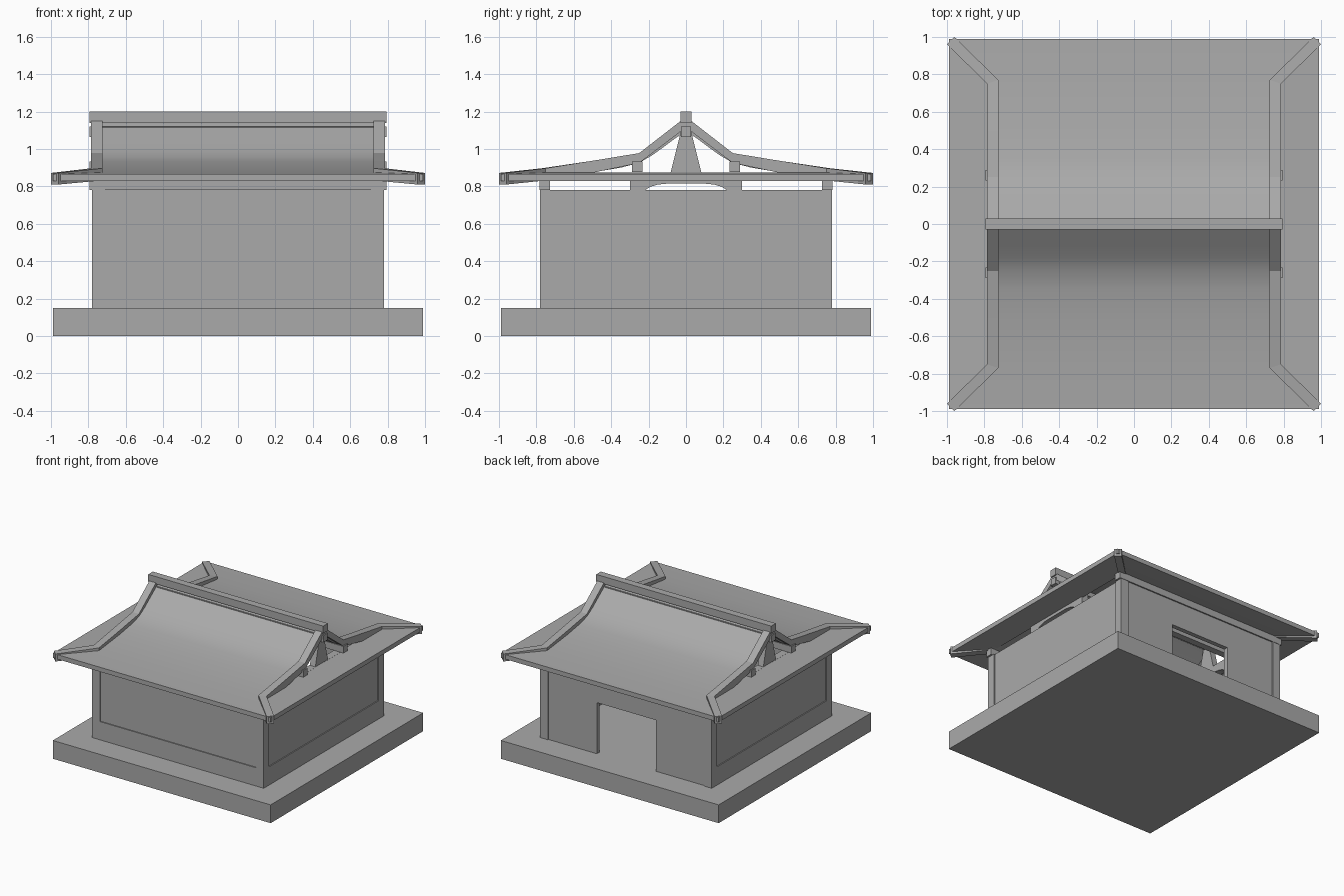
import bpy, bmesh
from mathutils import Vector
from math import radians

if "Cube" in bpy.data.objects:
    bpy.data.objects.remove(bpy.data.objects["Cube"], do_unlink=True)

grey = bpy.data.materials.new("stone_grey")
grey.use_nodes = True
grey.diffuse_color = (0.4, 0.4, 0.4, 1)
grey.node_tree.nodes["Principled BSDF"].inputs["Base Color"].default_value = (0.4, 0.4, 0.4, 1)


def finish(name, bm):
    bmesh.ops.recalc_face_normals(bm, faces=bm.faces)
    mesh = bpy.data.meshes.new(name)
    bm.to_mesh(mesh)
    bm.free()
    mesh.materials.append(grey)
    obj = bpy.data.objects.new(name, mesh)
    bpy.context.collection.objects.link(obj)
    return obj


def box(name, x0, x1, y0, y1, z0, z1):
    bm = bmesh.new()
    bmesh.ops.create_cube(bm, size=1)
    lo, hi = Vector((x0, y0, z0)), Vector((x1, y1, z1))
    for v in bm.verts:
        v.co = [lo[i] + (v.co[i] + 0.5) * (hi[i] - lo[i]) for i in range(3)]
    return finish(name, bm)


def plate(name, outline, x, thick):
    """Extrude a (y, z) outline along x, centred on x."""
    bm = bmesh.new()
    face = bm.faces.new([bm.verts.new((x - thick / 2, y, z)) for y, z in outline])
    new = bmesh.ops.extrude_face_region(bm, geom=[face])["geom"]
    bmesh.ops.translate(bm, vec=(thick, 0, 0), verts=[g for g in new if isinstance(g, bmesh.types.BMVert)])
    return finish(name, bm)


def bar(name, stations, sx, sy):
    """Loft a bar through stations: inner xy, outer xy, bottom z, top z."""
    bm = bmesh.new()
    rings = []
    for (ax, ay), (bx, by), z0, z1 in stations:
        corners = ((ax, ay, z0), (bx, by, z0), (bx, by, z1), (ax, ay, z1))
        rings.append([bm.verts.new((x * sx, y * sy, z)) for x, y, z in corners])
    for a, b in zip(rings, rings[1:]):
        for i in range(4):
            j = (i + 1) % 4
            bm.faces.new((a[i], a[j], b[j], b[i]))
    bm.faces.new(rings[0])
    bm.faces.new(rings[-1])
    return finish(name, bm)


# Plinth
EDGE, WALL, POST, SKIN = 0.99, 0.78, 0.71, 0.772
box("plinth", -EDGE, EDGE, -EDGE, EDGE, 0, 0.15)

# Corner posts
for sx in (-1, 1):
    for sy in (-1, 1):
        xs, ys = sorted((sx * POST, sx * WALL)), sorted((sy * POST, sy * WALL))
        box("corner_post", *xs, *ys, 0.15, 0.78)

# Side walls: recessed panel over a flush sill
for s in (-1, 1):
    box("side_panel", *sorted((s * 0.74, s * SKIN)), -POST, POST, 0.30, 0.78)
    box("side_sill", *sorted((s * 0.74, s * WALL)), -POST, POST, 0.15, 0.30)

# Front wall
box("front_panel", -POST, POST, -SKIN, -0.74, 0.30, 0.78)
box("front_sill", -POST, POST, -WALL, -0.74, 0.15, 0.30)

# Back wall with doorway
box("back_panel_left", 0.27, POST, 0.735, SKIN, 0.15, 0.78)
box("back_panel_right", -POST, -0.27, 0.735, SKIN, 0.15, 0.78)
box("door_lintel", -0.27, 0.27, 0.735, SKIN, 0.57, 0.78)

# Purlins and ridge
for y, z in ((0, 1.065), (0.26, 0.878), (-0.26, 0.878), (0.755, 0.78), (-0.755, 0.78)):
    box("purlin", -0.795, 0.795, y - 0.028, y + 0.028, z, z + 0.055)
box("ridge_beam", -0.795, 0.795, -0.03, 0.03, 1.14, 1.2)

# Gable frames: arched tie beam and king strut
arch = [(0.22, 0.78), (0.19, 0.798), (0.15, 0.81), (0.1, 0.815)]
tie = [(-0.3, 0.875), (-0.3, 0.78)] + [(-y, z) for y, z in arch] + arch[::-1] + [(0.3, 0.78), (0.3, 0.875)]
strut = [(-0.083, 0.87), (0.083, 0.87), (0.028, 1.09), (-0.028, 1.09)]
for s in (-1, 1):
    plate("tie_beam", tie, s * 0.735, 0.06)
    plate("king_strut", strut, s * 0.735, 0.05)

# Curved main roof, flaring to the eaves, with side skirts
half = [(0, 1.135, 1.095), (0.06, 1.09, 1.055), (0.12, 1.045, 1.01), (0.18, 1.0, 0.967),
        (0.25, 0.957, 0.926), (0.35, 0.93, 0.9), (0.5, 0.905, 0.875), (0.76, 0.875, 0.84),
        (EDGE, 0.866, 0.829)]
profile = [(-y, a, b) for y, a, b in half[:0:-1]] + half
bm = bmesh.new()
rows = []
for y, top, low in profile:
    w = EDGE if abs(y) > 0.9 else 0.75
    rows.append([bm.verts.new((x, y, z)) for x, z in ((-w, top), (w, top), (w, low), (-w, low))])
for a, b in zip(rows, rows[1:]):
    for i in range(4):
        j = (i + 1) % 4
        bm.faces.new((a[i], a[j], b[j], b[i]))
bm.faces.new(rows[0])
bm.faces.new(rows[-1])
roof = finish("main_roof", bm)

for s in (-1, 1):
    stations = [((x, -y), (x, y), z0, z1) for x, y, z0, z1 in
                ((0.75, 0.76, 0.84, 0.875), (EDGE, EDGE, 0.829, 0.866))]
    bar("side_skirt", stations, s, 1)

# Verge ridges running down the gables and out along the hips
verge = [((0.725, 0), (0.785, 0), 1.115, 1.172),
         ((0.725, 0.25), (0.785, 0.25), 0.925, 0.978),
         ((0.725, 0.5), (0.785, 0.5), 0.873, 0.937),
         ((0.725, 0.77), (0.785, 0.75), 0.832, 0.897),
         ((0.96, 1.0), (1.0, 0.96), 0.81, 0.872)]
for sx in (-1, 1):
    for sy in (-1, 1):
        bar("verge_ridge", verge, sx, sy)

# Smooth the curved roof, keep its edges sharp
bpy.ops.object.select_all(action="DESELECT")
roof.select_set(True)
bpy.context.view_layer.objects.active = roof
bpy.ops.object.shade_smooth_by_angle(angle=radians(30))
